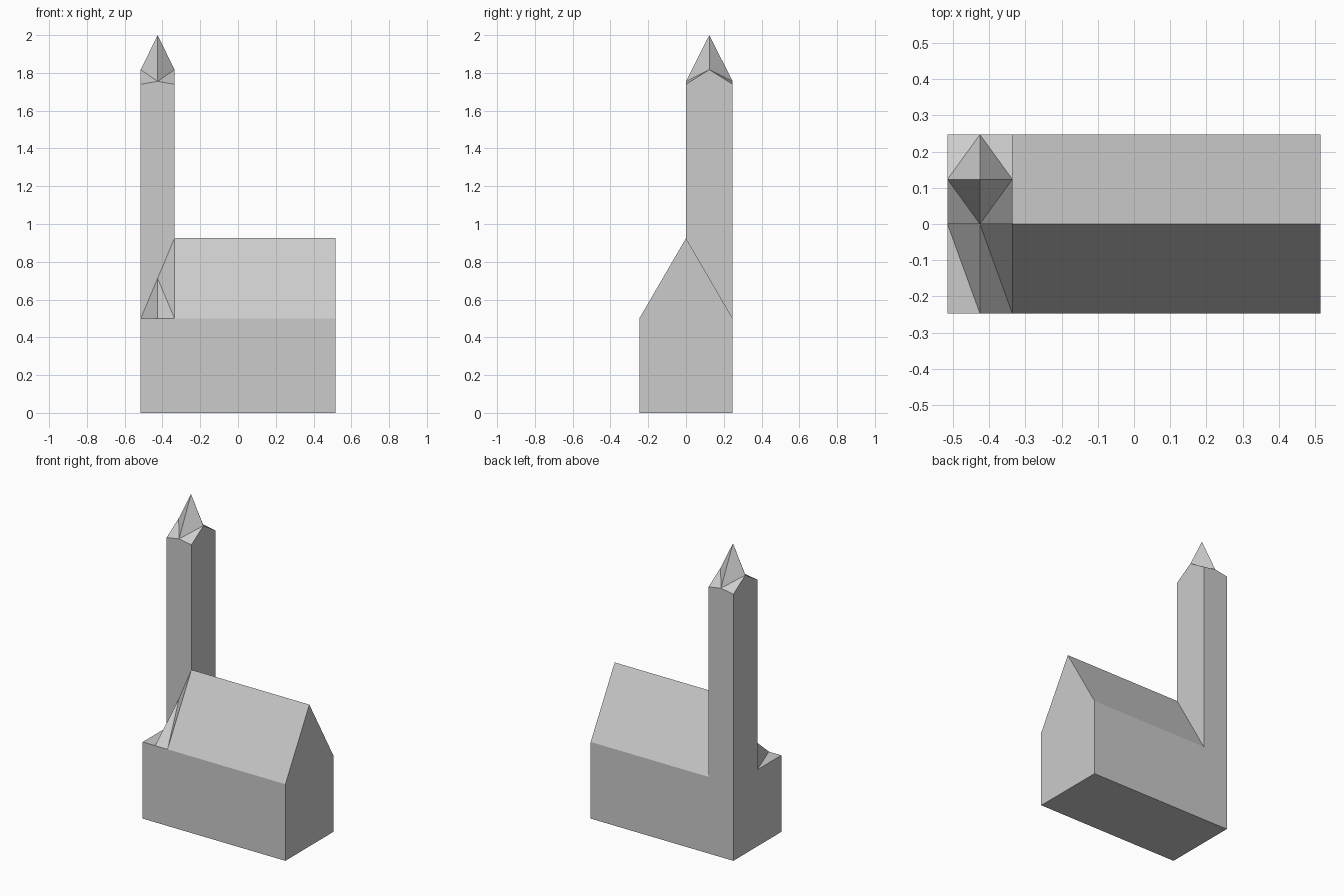
import bpy
import bmesh

if "Cube" in bpy.data.objects:
    bpy.data.objects.remove(bpy.data.objects["Cube"])

X, Y = 0.515, 0.247            # half length and half width
EAVE, RIDGE = 0.5, 0.925
TX = -0.336                    # inner side of the tower
MX, MY = (TX - X) / 2, Y / 2   # tower centre
CORNER, MID_Y, MID_X, APEX = 1.74, 1.755, 1.817, 2.0


def make_part(name, faces):
    """Flat-faced mesh from polygons, welded, with consistent normals."""
    bm = bmesh.new()
    for pts in faces:
        bm.faces.new([bm.verts.new(p) for p in pts])
    bmesh.ops.remove_doubles(bm, verts=bm.verts, dist=1e-5)
    bmesh.ops.recalc_face_normals(bm, faces=bm.faces)
    mesh = bpy.data.meshes.new(name)
    bm.to_mesh(mesh)
    bm.free()
    obj = bpy.data.objects.new(name, mesh)
    bpy.context.collection.objects.link(obj)
    return obj


def up(p, z):
    return (p[0], p[1], z)


# Lower walls: box that is open where roof and tower sit
base = [(-X, -Y), (X, -Y), (X, Y), (-X, Y)]
walls = [[up(p, 0) for p in reversed(base)]]
for a, b in zip(base, base[1:] + base[:1]):
    walls.append([up(a, 0), up(b, 0), up(b, EAVE), up(a, EAVE)])
make_part("lower_walls", walls)

# Nave roof with the gable at its far end
roof = [[(X, -Y, EAVE), (X, Y, EAVE), (X, 0, RIDGE)],
        [(TX, -Y, EAVE), (X, -Y, EAVE), (X, 0, RIDGE), (TX, 0, RIDGE)],
        [(X, Y, EAVE), (TX, Y, EAVE), (TX, 0, RIDGE), (X, 0, RIDGE)]]
make_part("nave_roof", roof)

# Folded corner roof twisting from flat up to the nave roof slope
front = [(x, -Y, EAVE) for x in (-X, MX, TX)]
back = [(-X, 0, EAVE), (MX, 0, (EAVE + RIDGE) / 2), (TX, 0, RIDGE)]
folds = []
for i in range(2):
    folds.append([front[i], front[i + 1], back[i]])
    folds.append([back[i], front[i + 1], back[i + 1]])
make_part("corner_roof", folds)

# Tower walls, starting on the roof lines below and peaked at each side's middle
corners = [(-X, 0), (TX, 0), (TX, Y), (-X, Y)]
feet = [EAVE, RIDGE, EAVE, EAVE]
mids = [(MX, 0, MID_Y), (TX, MY, MID_X), (MX, Y, MID_Y), (-X, MY, MID_X)]
tower, spire = [], []
for i in range(4):
    j = (i + 1) % 4
    a, b = corners[i], corners[j]
    tower.append([up(a, feet[i]), up(b, feet[j]), up(b, CORNER), mids[i], up(a, CORNER)])
    # Spire: a corner facet and a steep upper facet between neighbouring mids
    spire.append([up(b, CORNER), mids[j], mids[i]])
    spire.append([mids[i], mids[j], (MX, MY, APEX)])
make_part("tower_walls", tower)
make_part("spire", spire)

# Face the open shells outward from their own centre lines
for name, point in (("lower_walls", (0, 0, 0.25)), ("nave_roof", (0.1, 0, 0.6)),
                    ("corner_roof", (MX, -MY, 0.2)), ("tower_walls", (MX, MY, 1.2)),
                    ("spire", (MX, MY, 1.7))):
    mesh = bpy.data.objects[name].data
    bm = bmesh.new()
    bm.from_mesh(mesh)
    for f in bm.faces:
        c = f.calc_center_median()
        if sum((c[k] - point[k]) * f.normal[k] for k in range(3)) < 0:
            f.normal_flip()
    bm.to_mesh(mesh)
    bm.free()
